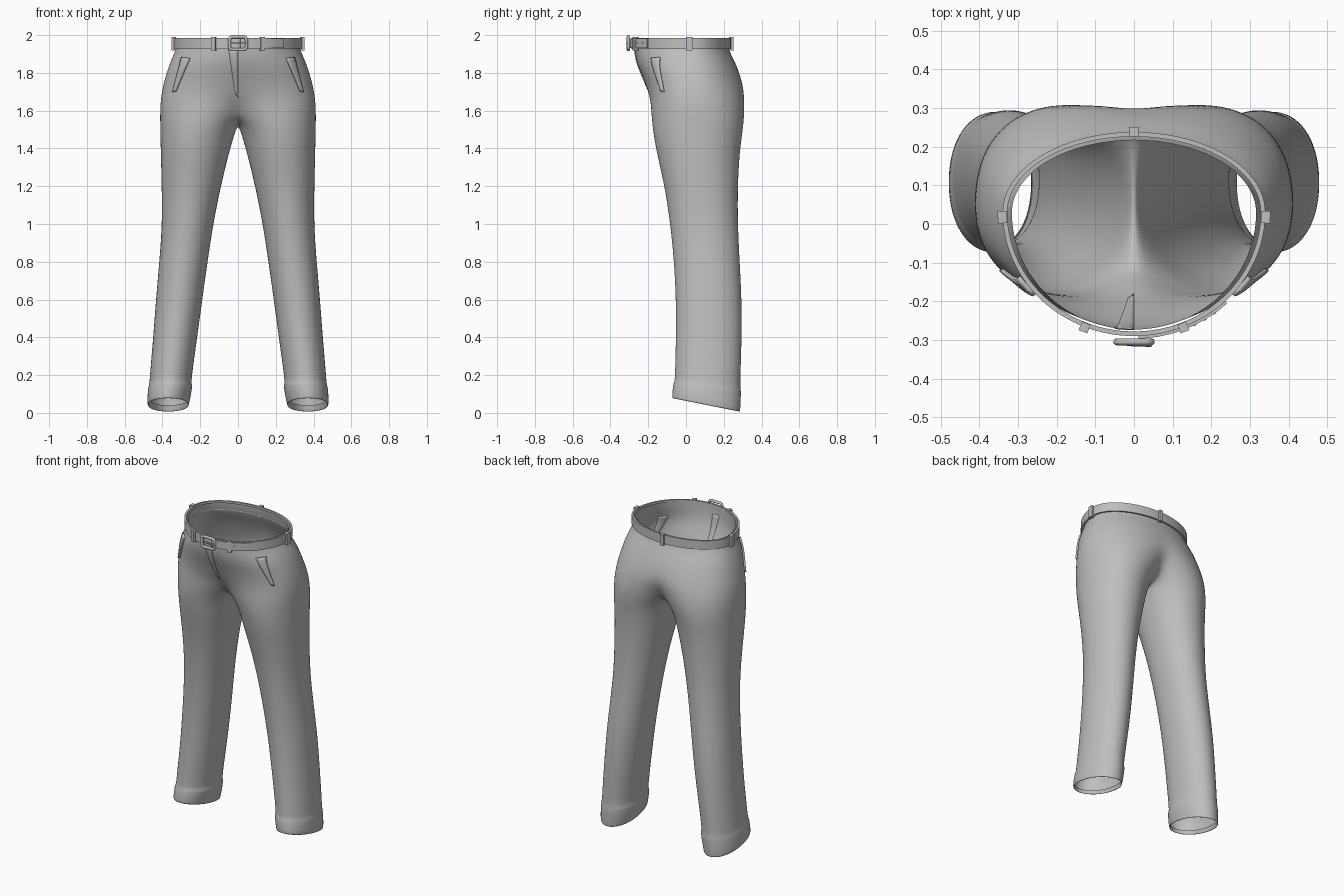
import bpy, bmesh
from math import sin, cos, pi, radians
from mathutils import Vector
from mathutils.bvhtree import BVHTree

cube = bpy.data.objects.get("Cube")
if cube:
    bpy.data.objects.remove(cube, do_unlink=True)

# One plain grey cloth colour
grey = bpy.data.materials.new("plain_grey")
grey.use_nodes = True
grey.diffuse_color = (0.52, 0.52, 0.52, 1)
grey.node_tree.nodes["Principled BSDF"].inputs["Base Color"].default_value = (0.52, 0.52, 0.52, 1)


def finish(name, bm, sharp=True):
    mesh = bpy.data.meshes.new(name)
    bm.to_mesh(mesh)
    bm.free()
    mesh.materials.append(grey)
    obj = bpy.data.objects.new(name, mesh)
    bpy.context.collection.objects.link(obj)
    smooth(obj, sharp)
    return obj


def smooth(obj, sharp=True):
    for p in obj.data.polygons:
        p.use_smooth = True
    if sharp:
        bpy.ops.object.select_all(action='DESELECT')
        obj.select_set(True)
        bpy.context.view_layer.objects.active = obj
        bpy.ops.object.shade_smooth_by_angle(angle=radians(40))


def power(v, p):
    return abs(v) ** p * (1 if v >= 0 else -1)


# Trousers: half of the hips and one leg, lofted ring by ring, then mirrored
OUTER, INNER = 16, 6
CROTCH_ANGLE = 135

# height, outer x, front y, back y, widest y, angle of the centre seam
hips = [
    (1.98, .318, -.275, .218, .03, 90),
    (1.92, .330, -.274, .226, .03, 90),
    (1.85, .365, -.262, .265, .03, 92),
    (1.76, .392, -.222, .298, .03, 98),
    (1.68, .410, -.197, .314, .04, 110),
    (1.60, .416, -.187, .314, .05, CROTCH_ANGLE),
]
# height, inner x, outer x, front y, back y
legs = [
    (1.50, .018, .414, -.179, .304),
    (1.38, .045, .411, -.158, .286),
    (1.20, .090, .406, -.115, .276),
    (1.00, .130, .403, -.085, .276),
    (.80, .160, .418, -.065, .286),
    (.60, .188, .436, -.055, .297),
    (.40, .215, .450, -.055, .297),
    (.20, .243, .468, -.060, .290),
    (.152, .246, .470, -.062, .289),
    (.142, .239, .477, -.069, .294),
    (.050, .257, .483, -.077, .290),
    (.035, .263, .476, -.071, .285),
    (.070, .265, .470, -.064, .280),
]


def ring_point(a, xc, xr, yf, yb, yc, p):
    s = sin(a)
    return xc + xr * cos(a), yc + (yb - yc if s > 0 else yc - yf) * power(s, p)


bm = bmesh.new()
rings = []
for k, (z, xo, yf, yb, yc, seam) in enumerate(hips):
    A = radians(seam)
    xr = xo / (1 - cos(A))
    pts = []
    for i in range(OUTER + 1):
        x, y = ring_point(-A + 2 * A * i / OUTER, -xr * cos(A), xr, yf, yb, yc, 1 if k < 2 else .88)
        pts.append((0 if i in (0, OUTER) else x, y, z))
    if k == len(hips) - 1:
        # the crotch seam dips between the front and back seams
        y0, y1 = pts[-1][1], pts[0][1]
        for j in range(1, INNER):
            s = j / INNER
            pts.append((0, y0 + (y1 - y0) * s, z - .07 * sin(pi * s)))
    rings.append([bm.verts.new(p) for p in pts])

A = radians(CROTCH_ANGLE)
angles = [-A + 2 * A * i / OUTER for i in range(OUTER + 1)]
angles += [A + (2 * pi - 2 * A) * j / INNER for j in range(1, INNER)]
for z, xi, xo, yf, yb in legs:
    yc = (yf + yb) / 2
    tilt = .24 * max(0, 1 - z / .25)
    dip = .03 if z > 1.45 else 0
    ring = []
    for n, a in enumerate(angles):
        x, y = ring_point(a, (xi + xo) / 2, (xo - xi) / 2, yf, yb, yc, .92)
        drop = dip * sin(pi * (n - OUTER) / INNER) if n > OUTER else 0
        ring.append(bm.verts.new((x, y, z - tilt * (y - yc) - drop)))
    rings.append(ring)

for up, low in zip(rings, rings[1:]):
    n = len(up)
    for i in range(n if n > OUTER + 1 else OUTER):
        j = (i + 1) % n
        bm.faces.new((up[i], low[i], low[j], up[j]))
trousers = finish("trousers", bm, sharp=False)
mirror = trousers.modifiers.new("mirror", 'MIRROR')
mirror.merge_threshold = .0005
sub = trousers.modifiers.new("smooth_cloth", 'SUBSURF')
sub.levels = sub.render_levels = 2


# Belt parts: curved blocks that follow the waist
def band(name, a0, a1, z0, z1, near, far):
    bm = bmesh.new()
    closed = a1 - a0 >= 360
    steps = max(2, int((a1 - a0) / 4))
    rows = []
    for i in range(steps if closed else steps + 1):
        a = radians(a0 + (a1 - a0) * i / steps)
        depth = .193 if sin(a) > 0 else .305
        rows.append([bm.verts.new(((.325 + o) * cos(a), .03 + (depth + o) * sin(a), z))
                     for o, z in ((near, z0), (far, z0), (far, z1), (near, z1))])
    for i in range(steps):
        r, s = rows[i], rows[(i + 1) % len(rows)]
        for j in range(4):
            k = (j + 1) % 4
            bm.faces.new((r[j], s[j], s[k], r[k]))
    if not closed:
        bm.faces.new(rows[0])
        bm.faces.new(rows[-1][::-1])
    bmesh.ops.recalc_face_normals(bm, faces=bm.faces)
    return finish(name, bm)


band("belt", 0, 360, 1.927, 1.985, .003, .015)
band("belt_end", -88, -46, 1.931, 1.981, .014, .022)
for name, a, half in (("left_loop", -2, 3), ("right_loop", 182, 3), ("back_loop", 90, 2),
                      ("front_left_loop", -68, 2), ("front_right_loop", -112, 2)):
    band(name, a - half, a + half, 1.918, 1.99, .004, .028)
for i in range(3):
    a = -63 + 5 * i
    band(f"belt_hole_{i + 1}", a - .7, a + .7, 1.952, 1.96, .02, .024)


# Buckle: rounded frame and prong
def rod(name, points, radius, cyclic):
    curve = bpy.data.curves.new(name, 'CURVE')
    curve.dimensions = '3D'
    curve.bevel_depth = radius
    curve.bevel_resolution = 3
    curve.use_fill_caps = True
    spline = curve.splines.new('POLY')
    spline.points.add(len(points) - 1)
    for sp, p in zip(spline.points, points):
        sp.co = (*p, 1)
    spline.use_cyclic_u = cyclic
    obj = bpy.data.objects.new(name, curve)
    bpy.context.collection.objects.link(obj)
    bpy.ops.object.select_all(action='DESELECT')
    obj.select_set(True)
    bpy.context.view_layer.objects.active = obj
    bpy.ops.object.convert(target='MESH')
    obj = bpy.context.view_layer.objects.active
    obj.data.materials.clear()
    obj.data.materials.append(grey)
    smooth(obj)


corners = []
for cx, cz, start in ((1, 1, 0), (-1, 1, 90), (-1, -1, 180), (1, -1, 270)):
    for t in (0, 45, 90):
        a = radians(start + t)
        corners.append((cx * .031 + .014 * cos(a), -.305, 1.957 + cz * .02 + .014 * sin(a)))
rod("buckle_frame", corners, .009, True)
rod("buckle_prong", [(-.045, -.307, 1.957), (0, -.312, 1.957), (.046, -.313, 1.957)], .005, False)

# Pocket welts and fly: thin patches laid on the cloth
tree = BVHTree.FromObject(trousers, bpy.context.evaluated_depsgraph_get())


def patch(name, quad, lift, thick, nu=3, nv=12):
    a, b, c, d = (Vector(q) for q in quad)
    bm = bmesh.new()
    grid = []
    for v in range(nv + 1):
        row = []
        for u in range(nu + 1):
            p = a.lerp(b, u / nu).lerp(d.lerp(c, u / nu), v / nv)
            hit = tree.ray_cast(Vector((p.x, -1, p.y)), Vector((0, 1, 0)))[0]
            row.append(bm.verts.new((p.x, (hit.y if hit else 0) - lift, p.y)))
        grid.append(row)
    for r, s in zip(grid, grid[1:]):
        for u in range(nu):
            bm.faces.new((r[u], r[u + 1], s[u + 1], s[u]))
    bm.normal_update()
    bm.faces.ensure_lookup_table()
    if bm.faces[0].normal.y > 0:
        bmesh.ops.reverse_faces(bm, faces=bm.faces)
    obj = finish(name, bm)
    solid = obj.modifiers.new("thickness", 'SOLIDIFY')
    solid.thickness = thick
    solid.offset = 0


for side, s in (("left", 1), ("right", -1)):
    patch(side + "_pocket_welt", [(s * .33, 1.702), (s * .345, 1.698),
                                  (s * .297, 1.882), (s * .256, 1.878)], .007, .012)
patch("fly_flap", [(-.015, 1.69), (0, 1.67), (0, 1.925), (-.05, 1.925)], .002, .004)
